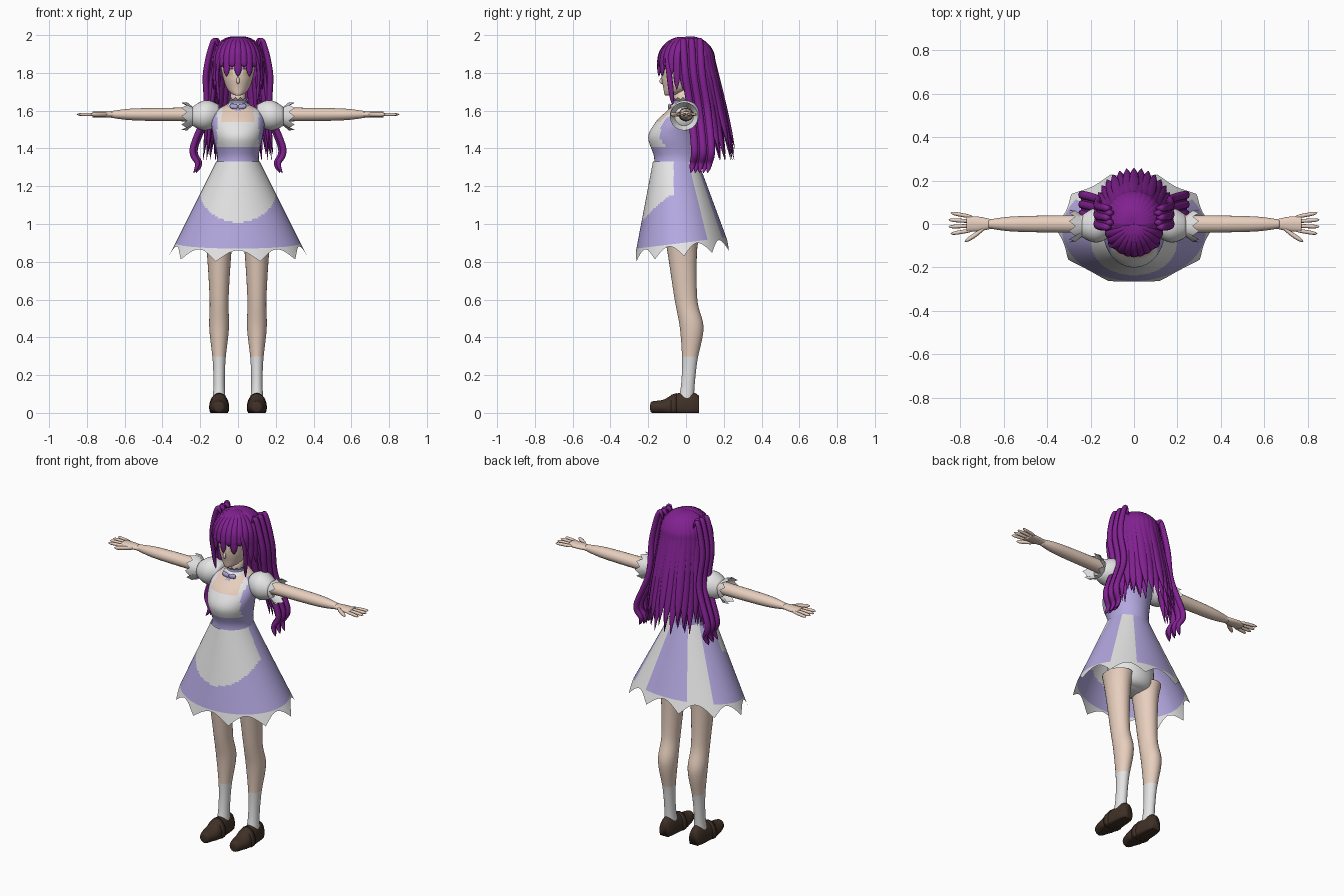
import bpy, bmesh
from math import sin, cos, pi, radians
from mathutils import Vector, Matrix

if "Cube" in bpy.data.objects:
    bpy.data.objects.remove(bpy.data.objects["Cube"])

def material(name, *colour):
    mat = bpy.data.materials.new(name)
    mat.use_nodes = True
    mat.diffuse_color = (*colour, 1)
    mat.node_tree.nodes["Principled BSDF"].inputs["Base Color"].default_value = (*colour, 1)
    return mat

HAIR = material("purple hair", .22, .015, .28)
SKIN = material("skin", .8, .62, .51)
WHITE = material("white cloth", .78, .78, .78)
LAVENDER = material("lavender cloth", .45, .39, .74)
LEATHER = material("brown leather", .05, .03, .02)
GOLD = material("pale gold", .7, .6, .3)
X, Y, Z = Vector((1, 0, 0)), Vector((0, 1, 0)), Vector((0, 0, 1))
ARM_Z, SKULL_Z, SKULL_R = 1.58, 1.86, .13

def finish(name, bm, materials, rule=None):
    """Turn a bmesh into a smooth object, choosing face colours by rule."""
    bmesh.ops.recalc_face_normals(bm, faces=bm.faces)
    if rule:
        for face in bm.faces:
            face.material_index = materials.index(rule(face.calc_center_median()))
    mesh = bpy.data.meshes.new(name)
    bm.to_mesh(mesh)
    bm.free()
    for mat in materials:
        mesh.materials.append(mat)
    mesh.shade_smooth()
    bpy.context.collection.objects.link(bpy.data.objects.new(name, mesh))

def spline(points, steps=8):
    """Smooth curve through points that hold a position and two radii."""
    points = [Vector(p) for p in points]
    points = [points[0], *points, points[-1]]
    dense = []
    for a, b, c, d in zip(points, points[1:], points[2:], points[3:]):
        for step in range(steps):
            t = step / steps
            bend = (a * 2 - b * 5 + c * 4 - d) * t + (b * 3 - a - c * 3 + d) * t * t
            dense.append(b + (c - a + bend) * t / 2)
    return dense + [points[-1]]

def taper(t):
    return max(1 - (2 * t - 1) ** 4, .05)

def lock(points, width, flatness=1):
    """Curve that narrows to a tip at both ends."""
    dense = spline(points)
    sizes = [width * taper(i / (len(dense) - 1)) for i in range(len(dense))]
    return [(*p, size, size * flatness) for p, size in zip(dense, sizes)]

def add_sweep(bm, path, u, v=None, sides=10, caps=True, rag=None, mirror=1):
    """Skin elliptical rings along a path; rag pulls back every other rim corner."""
    centres = [Vector(p[:3]) for p in path]
    rings = []
    for i, (centre, point) in enumerate(zip(centres, path)):
        along = centres[min(i + 1, len(path) - 1)] - centres[max(i - 1, 0)]
        across = v or along.cross(u).normalized()
        ring = []
        for k in range(sides):
            angle = 2 * pi * k / sides
            co = centre + u * point[3] * cos(angle) + across * point[4] * sin(angle)
            if rag and k % 2 and i == len(path) - 1:
                co += rag
            ring.append(bm.verts.new((co.x * mirror, co.y, max(co.z, 0))))
        rings.append(ring)
    for low, high in zip(rings, rings[1:]):
        for k in range(sides):
            j = (k + 1) % sides
            bm.faces.new((low[k], low[j], high[j], high[k]))
    if caps:
        bm.faces.new(rings[0])
        bm.faces.new(rings[-1])

def sweep(name, materials, path, u, v=None, rule=None, **options):
    bm = bmesh.new()
    add_sweep(bm, path, u, v, **options)
    finish(name, bm, materials, rule)

# Torso with belt, bib, side panels and neckline; each ring is height, half width, front
def torso_colour(c):
    if c.z > 1.62 or (c.z > 1.54 and abs(c.x) < .085 and c.y < 0):
        return SKIN
    return WHITE if c.z > 1.41 and abs(c.x) < .11 and c.y < -.05 else LAVENDER

BACK = .07
sweep("torso", [LAVENDER, WHITE, SKIN], spline([
    (0, (BACK + front) / 2, z, half, (BACK - front) / 2) for z, half, front in (
        (1.3, .12, -.17), (1.36, .11, -.17), (1.46, .13, -.2),
        (1.54, .14, -.16), (1.6, .12, -.1), (1.64, .04, -.06))]),
    X, Y, torso_colour, sides=64)
sweep("neck", [SKIN], [(0, -.015, z, .04, .045) for z in (1.6, 1.72)], X, Y, sides=24)
sweep("hips", [WHITE], spline([(0, -.03, z, r, r * .8) for z, r in (
    (.88, .06), (.95, .14), (1.3, .11))]), X, Y, sides=24)

# Skirt with apron, pale back gores and ragged hem
COLUMNS, ROWS, HEM_ROWS = 180, 44, 3
WAIST_Z = 1.33
bm = bmesh.new()
grid = []
for k in range(COLUMNS):
    a = 2 * pi * k / COLUMNS
    edge = .9 + .03 * sin(a)
    heights = [WAIST_Z + (edge - WAIST_Z) * i / ROWS for i in range(ROWS + 1)]
    ragged = .01 + .06 * (1 - abs(sin(5 * a)))
    heights += [edge - ragged * (i + 1) / HEM_ROWS for i in range(HEM_ROWS)]
    column = []
    for z in heights:
        drop = WAIST_Z - z
        column.append(bm.verts.new(((.115 + drop / 2) * cos(a),
            drop * .09 - .055 + (.12 + drop * .28) * sin(a), z)))
    grid.append(column)
for k in range(COLUMNS):
    here, after = grid[k], grid[(k + 1) % COLUMNS]
    from_back = abs((k + .5) * 360 / COLUMNS - 90)
    for i in range(len(here) - 1):
        face = bm.faces.new((here[i], after[i], after[i + 1], here[i + 1]))
        c = face.calc_center_median()
        curve = min(c.z - 1.17, 0) / .16
        apron = c.y < -.065 and (c.x / .2) ** 2 + curve ** 2 < 1
        face.material_index = int(i >= ROWS or 25 < from_back < 57 or apron)
finish("skirt", bm, [LAVENDER, WHITE])

# Head with painted eyes; each ring is height, half width, front
def face_colour(c):
    across, up = abs(c.x) - .04, c.z - 1.805
    if c.y < -.06 and Vector((across, up)).length < .024:
        if up > .014:
            return HAIR
        return GOLD if abs(across) < .012 else WHITE
    return SKIN

sweep("head", [SKIN, WHITE, GOLD, HAIR], spline([
    (0, front + half * 1.2, z, half, half * 1.2) for z, half, front in (
        (1.68, .01, -.11), (1.69, .035, -.115), (1.72, .06, -.12),
        (1.78, .08, -.13), (1.86, .09, -.125), (1.95, .05, -.07))]),
    X, Y, face_colour, sides=96)
sweep("nose", [SKIN], lock([(0, -.122, 1.78), (0, -.133, 1.755), (0, -.122, 1.745)], .008), X)

# Scalp open at the face
bm = bmesh.new()
bmesh.ops.create_uvsphere(bm, u_segments=32, v_segments=20, radius=1,
    matrix=Matrix.Translation((0, 0, SKULL_Z)) @ Matrix.Diagonal((.12, .13, .13, 1)))
hidden = [v for v in bm.verts if v.co.y < -.02 and v.co.z < SKULL_Z + .02]
bmesh.ops.delete(bm, geom=hidden, context='VERTS')
finish("scalp", bm, [HAIR])

def add_strand(bm, angle, end, width, flare=0, scale=1):
    """Lock that follows the skull from the crown, then hangs down to its end."""
    count = 10
    points = []
    for i in range(count + 1):
        t = i / count
        hang = max(2 * t - 1, 0)
        dome = min(t, .5) * pi
        radius = scale * (SKULL_R * sin(dome) + flare * hang)
        z = SKULL_Z + SKULL_R * cos(dome) + (end - SKULL_Z) * hang
        size = width * taper(t)
        points.append((radius * sin(angle), radius * cos(angle) * 1.1 + flare * hang,
                       z, size, size / 2))
    add_sweep(bm, spline(points, 4), Vector((cos(angle), -sin(angle), 0)), sides=8)

# Long back hair in two layers, and a pointed fringe
bm = bmesh.new()
for scale, count in ((1, 17), (.9, 14)):
    for i in range(count):
        angle = radians(170 * i / (count - 1) - 85)
        add_strand(bm, angle, 1.34 + .03 * (i % 3), .028, .055, scale)
finish("back_hair", bm, [HAIR])
bm = bmesh.new()
for i in range(-6, 7):
    end = 1.78 + .05 * (i % 2) if abs(i) < 5 else 1.71
    add_strand(bm, pi + radians(14 * i), end, .02)
finish("fringe", bm, [HAIR])

for mirror, side in ((1, "left_"), (-1, "right_")):
    # Face lock and curled side tail
    sweep(side + "face_lock", [HAIR], lock([(.09, -.1, 1.9), (.11, -.09, 1.8), (.1, -.07, 1.63)],
          .015, .6), Y, mirror=mirror)
    bm = bmesh.new()
    for i in range(5):
        shift = Vector((-.012 * (i % 2), .022 * (i - 2), 0))
        curl = [Vector(p) + shift for p in ((.1, .03, 1.93), (.13, .03, 1.97), (.17, .04, 1.8),
            (.17, .07, 1.6), (.24, .09, 1.4), (.215, .08, 1.32), (.235, .07, 1.27))]
        add_sweep(bm, lock(curl, .02, .8), Y, sides=8, mirror=mirror)
    finish(side + "hair_tail", bm, [HAIR])

    # Arm, palm, fingers and thumb
    bm = bmesh.new()
    add_sweep(bm, spline([(x, 0, ARM_Z, r, r * .9) for x, r in (
        (.13, .042), (.3, .04), (.55, .035), (.67, .02))]), Y, Z, sides=20, mirror=mirror)
    add_sweep(bm, spline([(x, 0, ARM_Z, r, .015) for x, r in (
        (.65, .02), (.71, .033), (.77, .036))]), Y, Z, sides=20, mirror=mirror)
    for finger in range(4):
        y = .02 * finger - .028
        tip = .86 - .01 * abs(finger - 1.5)
        add_sweep(bm, lock([(.74, y, ARM_Z), (tip, y * 1.6, ARM_Z)], .009), Y, Z, mirror=mirror)
    add_sweep(bm, lock([(.68, -.01, ARM_Z), (.73, -.05, ARM_Z), (.78, -.08, ARM_Z)], .012),
              Y, Z, mirror=mirror)
    finish(side + "arm", bm, [SKIN])

    # Puffed sleeve with ragged cuff
    puff = [(.1 + .14 * t, -.01 * t, ARM_Z - .01 * t, .05 + .03 * sin(pi * t), .05 + .03 * sin(pi * t))
            for t in [i / 12 for i in range(13)]]
    sweep(side + "sleeve", [WHITE], puff, Y, Z, sides=28, mirror=mirror)
    sweep(side + "cuff", [WHITE], [(x, -.01, ARM_Z - .01, r, r) for x, r in ((.24, .05), (.3, .075))],
          Y, Z, sides=20, caps=False, rag=X * -.03, mirror=mirror)

    # Leg with sock
    sweep(side + "leg", [SKIN, WHITE], spline([(.1, y, z, r, r * 1.2) for y, z, r in (
        (-.02, .95, .08), (-.02, .85, .065), (0, .6, .05), (.03, .45, .052),
        (.02, .28, .034), (.01, .15, .03), (0, .06, .035))]),
        X, Y, lambda c: WHITE if c.z < .29 else SKIN, sides=28, mirror=mirror)

    # Slip-on shoe with strap
    sweep(side + "shoe", [LEATHER], spline([(.1, y, .03, half, height) for y, half, height in (
        (.07, .03, .06), (.03, .04, .08), (-.06, .047, .07), (-.12, .05, .04),
        (-.18, .03, .03), (-.19, .01, .01))]), X, Z, sides=24, mirror=mirror)
    sweep(side + "shoe_strap", [LEATHER], [(.1, y, .03, .053, h) for y, h in ((-.05, .075), (-.08, .065))],
          X, Z, sides=24, mirror=mirror)

    # Neck bow loop and ribbon tail
    sweep(side + "bow_loop", [LAVENDER], lock([(0, -.09, 1.62), (.045, -.085, 1.625)], .014, .6),
          Z, mirror=mirror)
    sweep(side + "bow_tail", [LAVENDER], lock([(0, -.09, 1.61), (.035, -.125, 1.56)], .011, .3),
          X, mirror=mirror)

# Choker and collar frills
def collar(name, mat, bottom, top, rag=None):
    rings = [(0, -.016, z, r, r * 1.05) for z, r in (bottom, top)]
    sweep(name, [mat], rings, X, Y, sides=28, caps=False, rag=rag)

collar("choker", LAVENDER, (1.63, .052), (1.66, .046))
collar("upper_frill", WHITE, (1.65, .046), (1.67, .06), Z * -.012)
collar("lower_frill", WHITE, (1.64, .05), (1.615, .072), Z * .012)
